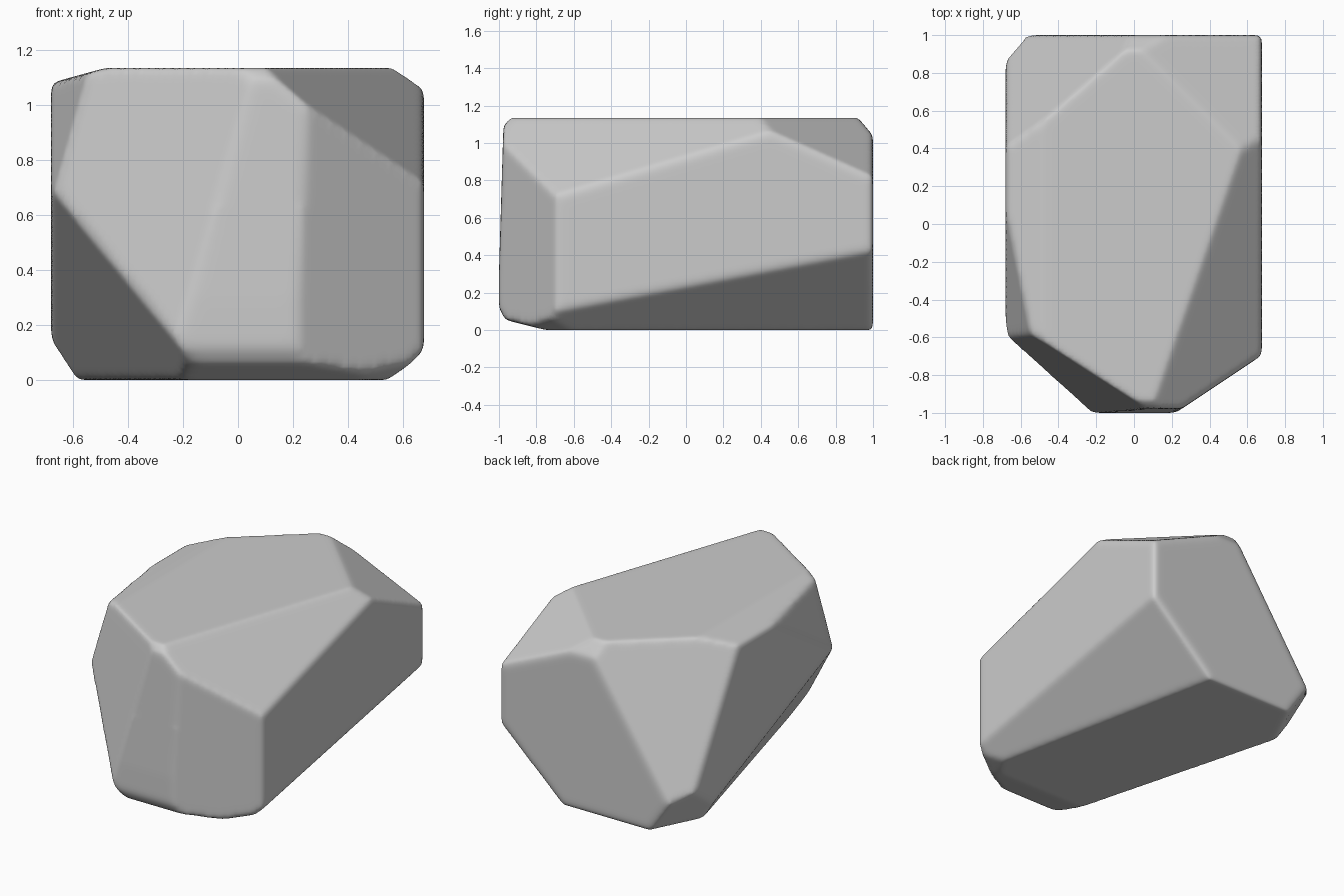
import bpy, bmesh
from mathutils import Vector

if "Cube" in bpy.data.objects:
    bpy.data.objects.remove(bpy.data.objects["Cube"])

# Block that the rock is chipped from
LO, HI = Vector((-0.68, -1.0, 0.0)), Vector((0.677, 1.0, 1.135))
bm = bmesh.new()
bmesh.ops.create_cube(bm, size=1)
for v in bm.verts:
    v.co = (LO + HI) / 2 + v.co * (HI - LO)


def chip(point, normal):
    """Slice away everything beyond a plane and close the cut."""
    geom = bm.verts[:] + bm.edges[:] + bm.faces[:]
    bmesh.ops.bisect_plane(bm, geom=geom, dist=1e-5, plane_co=point,
                           plane_no=Vector(normal).normalized(), clear_outer=True)
    # the body is convex, so a hull closes the opening
    res = bmesh.ops.convex_hull(bm, input=bm.verts[:])
    junk = {g for g in res["geom_interior"] + res["geom_unused"]
            if isinstance(g, bmesh.types.BMVert) and g.is_valid}
    bmesh.ops.delete(bm, geom=list(junk), context='VERTS')


# Facets: point on the plane, outward normal
facets = [
    ((-0.53, -0.60, 1.10), (-0.36, -0.56, 0.12)),    # front left
    ((0.00, -1.00, 0.30), (0.0, -1.0, 0.03)),        # front centre
    ((0.67, -0.70, 0.40), (0.30, -0.45, 0.0)),       # front right
    ((0.67, -0.69, 0.725), (0.56, -0.194, 0.652)),   # upper right
    ((0.05, 0.91, 1.135), (0.151, 0.152, 0.342)),    # upper back right
    ((-0.05, 0.92, 1.135), (-0.503, 0.582, 0.335)),  # back left
    ((-0.67, -0.60, 0.68), (-0.965, -0.26, -0.60)),  # lower left
    ((-0.67, -0.60, 0.68), (-0.252, -0.046, 0.072)), # upper left
    ((0.675, -0.70, 0.10), (0.706, 0.146, -0.764)),  # lower right
    ((-0.62, 0.965, 0.26), (-0.09, 0.045, -0.062)),  # lower back left
    ((0.00, -0.95, 0.05), (0.0, -0.05, -0.20)),      # lower front lip
    # small worn corners
    ((0.00, -0.98, 0.08), (0.0, -0.10, -0.055)),     # front foot
    ((0.57, -0.70, 0.03), (0.35, -0.25, -0.90)),     # right foot
    ((-0.35, -0.75, 0.02), (-0.40, -0.50, -0.75)),   # left foot
    ((0.00, 0.92, 1.135), (0.0, 0.095, 0.08)),       # back crest
    ((-0.48, 0.00, 1.135), (-0.055, 0.0, 0.20)),     # left crest
    ((0.03, -0.96, 1.11), (0.0, -0.60, 0.60)),       # front crest
]
for point, normal in facets:
    chip(point, normal)
bmesh.ops.recalc_face_normals(bm, faces=bm.faces[:])

mesh = bpy.data.meshes.new("rock")
bm.to_mesh(mesh)
bm.free()
rock = bpy.data.objects.new("rock", mesh)
bpy.context.collection.objects.link(rock)

# Worn edges: even remesh, then relax
remesh = rock.modifiers.new("even_mesh", 'REMESH')
remesh.mode = 'VOXEL'
remesh.voxel_size = 0.018
remesh.use_smooth_shade = True
smooth = rock.modifiers.new("worn_edges", 'SMOOTH')
smooth.factor = 0.5
smooth.iterations = 10
